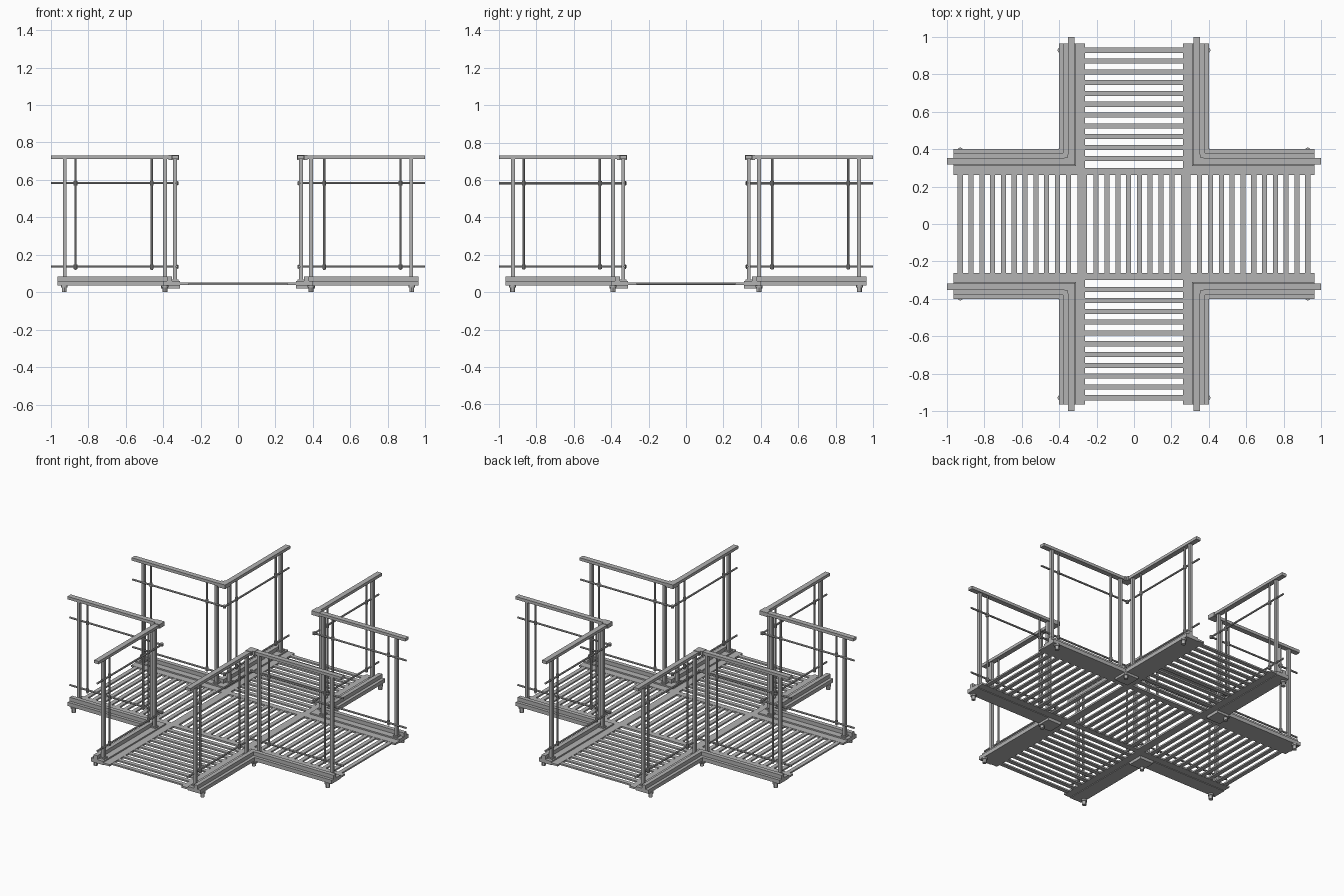
import bpy, bmesh
from mathutils import Matrix, Vector

cube = bpy.data.objects.get("Cube")
if cube:
    bpy.data.objects.remove(cube)

steel = bpy.data.materials.new("grey steel")
steel.use_nodes = True
GREY = (0.45, 0.45, 0.45, 1)
steel.diffuse_color = GREY
steel.node_tree.nodes["Principled BSDF"].inputs["Base Color"].default_value = GREY

CORNERS = [(1, 1), (-1, 1), (-1, -1), (1, -1)]
ARM = 0.965      # reach of the deck
PITCH = 0.0577   # slat spacing


def finish(name, bm, smooth=False):
    bmesh.ops.recalc_face_normals(bm, faces=bm.faces)
    mesh = bpy.data.meshes.new(name)
    bm.to_mesh(mesh)
    bm.free()
    mesh.materials.append(steel)
    obj = bpy.data.objects.new(name, mesh)
    bpy.context.collection.objects.link(obj)
    if smooth:
        bpy.ops.object.select_all(action='DESELECT')
        obj.select_set(True)
        bpy.context.view_layer.objects.active = obj
        bpy.ops.object.shade_smooth_by_angle()
    return obj


def box(bm, x, y, z):
    """Box between the (low, high) pairs x, y and z."""
    size = [abs(b - a) for a, b in (x, y, z)]
    mid = [(a + b) / 2 for a, b in (x, y, z)]
    bmesh.ops.create_cube(bm, size=1, matrix=Matrix.Translation(mid) @ Matrix.Diagonal((*size, 1)))


def rod(bm, a, b, radius, sides=10):
    a, b = Vector(a), Vector(b)
    turn = (b - a).to_track_quat('Z', 'Y').to_matrix().to_4x4()
    bmesh.ops.create_cone(bm, cap_ends=True, segments=sides, radius1=radius, radius2=radius,
                          depth=(b - a).length, matrix=Matrix.Translation((a + b) / 2) @ turn)


def corner_strip(name, inner, outer, low, high, reach):
    """Mitred L-shaped strip around each of the four corners."""
    bm = bmesh.new()
    for sx, sy in CORNERS:
        outline = [(inner, inner), (reach, inner), (reach, outer),
                   (outer, outer), (outer, reach), (inner, reach)]
        face = bm.faces.new([bm.verts.new((sx * x, sy * y, low)) for x, y in outline])
        made = bmesh.ops.extrude_face_region(bm, geom=[face])["geom"]
        bmesh.ops.translate(bm, vec=(0, 0, high - low),
                            verts=[v for v in made if isinstance(v, bmesh.types.BMVert)])
    return finish(name, bm)


def both_arms(along, across):
    """Matching points on the two arms at every corner."""
    for sx, sy in CORNERS:
        yield sx * along, sy * across, True
        yield sx * across, sy * along, False


# Deck edges, kerbs and handrails
corner_strip("deck_edge", 0.262, 0.312, 0.039, 0.051, ARM)
corner_strip("kerb_base", 0.31, 0.40, 0.035, 0.06, ARM)
corner_strip("kerb_top", 0.353, 0.38, 0.06, 0.085, ARM)
corner_strip("corner_plate", 0.31, 0.40, 0.02, 0.035, 0.41)
corner_strip("handrail", 0.318, 0.352, 0.712, 0.731, 1.0)
corner_strip("handrail_corner", 0.315, 0.356, 0.707, 0.734, 0.37)

# Frame around the centre panel
bm = bmesh.new()
for s in (-1, 1):
    box(bm, (-0.31, 0.31), (s * 0.262, s * 0.30), (0.039, 0.051))
    box(bm, (s * 0.25, s * 0.302), (-0.27, 0.27), (0.039, 0.051))
finish("centre_frame", bm)

# Slatted floor: centre panel and four arms
bm = bmesh.new()
HALF, LEN, THICK = 0.0135, 0.264, (0.04, 0.05)
for i in range(8):
    c = (i - 3.5) * PITCH
    box(bm, (c - HALF, c + HALF), (-LEN, LEN), THICK)
for s in (-1, 1):
    for i in range(11):
        c = s * (0.928 - i * PITCH)
        box(bm, (c - HALF, c + HALF), (-LEN, LEN), THICK)
        box(bm, (-LEN, LEN), (c - HALF, c + HALF), THICK)
finish("floor_slats", bm)

# Posts with base plates
bm = bmesh.new()
for along in (0.925, 0.39):
    for x, y, _ in both_arms(along, 0.336):
        box(bm, (x - 0.01, x + 0.01), (y - 0.01, y + 0.01), (0.055, 0.715))
        box(bm, (x - 0.017, x + 0.017), (y - 0.017, y + 0.017), (0.06, 0.068))
finish("posts", bm)

# Slim uprights with collars at the rails
RAILS = (0.137, 0.583)
bm = bmesh.new()
for along in (0.868, 0.46):
    for x, y, _ in both_arms(along, 0.332):
        rod(bm, (x, y, 0.12), (x, y, 0.715), 0.0065)
        for z in RAILS:
            rod(bm, (x, y, z - 0.012), (x, y, z + 0.012), 0.010)
finish("uprights", bm, True)

# Horizontal rails, joined by a knuckle at each corner
bm = bmesh.new()
for z in RAILS:
    for x, y, is_x in both_arms(1.0, 0.328):
        start = (0.328 if x > 0 else -0.328, y, z) if is_x else (x, 0.328 if y > 0 else -0.328, z)
        rod(bm, start, (x, y, z), 0.006)
    for sx, sy in CORNERS:
        rod(bm, (sx * 0.328, sy * 0.328, z - 0.009), (sx * 0.328, sy * 0.328, z + 0.009), 0.010)
finish("side_rails", bm, True)

# Feet under the arm ends and corners
bm = bmesh.new()
spots = list(both_arms(0.928, 0.39)) + [(sx * 0.39, sy * 0.39, True) for sx, sy in CORNERS]
for x, y, _ in spots:
    rod(bm, (x, y, 0), (x, y, 0.036), 0.013, 12)
    rod(bm, (x, y, 0.024), (x, y, 0.036), 0.018, 12)
finish("feet", bm, True)
